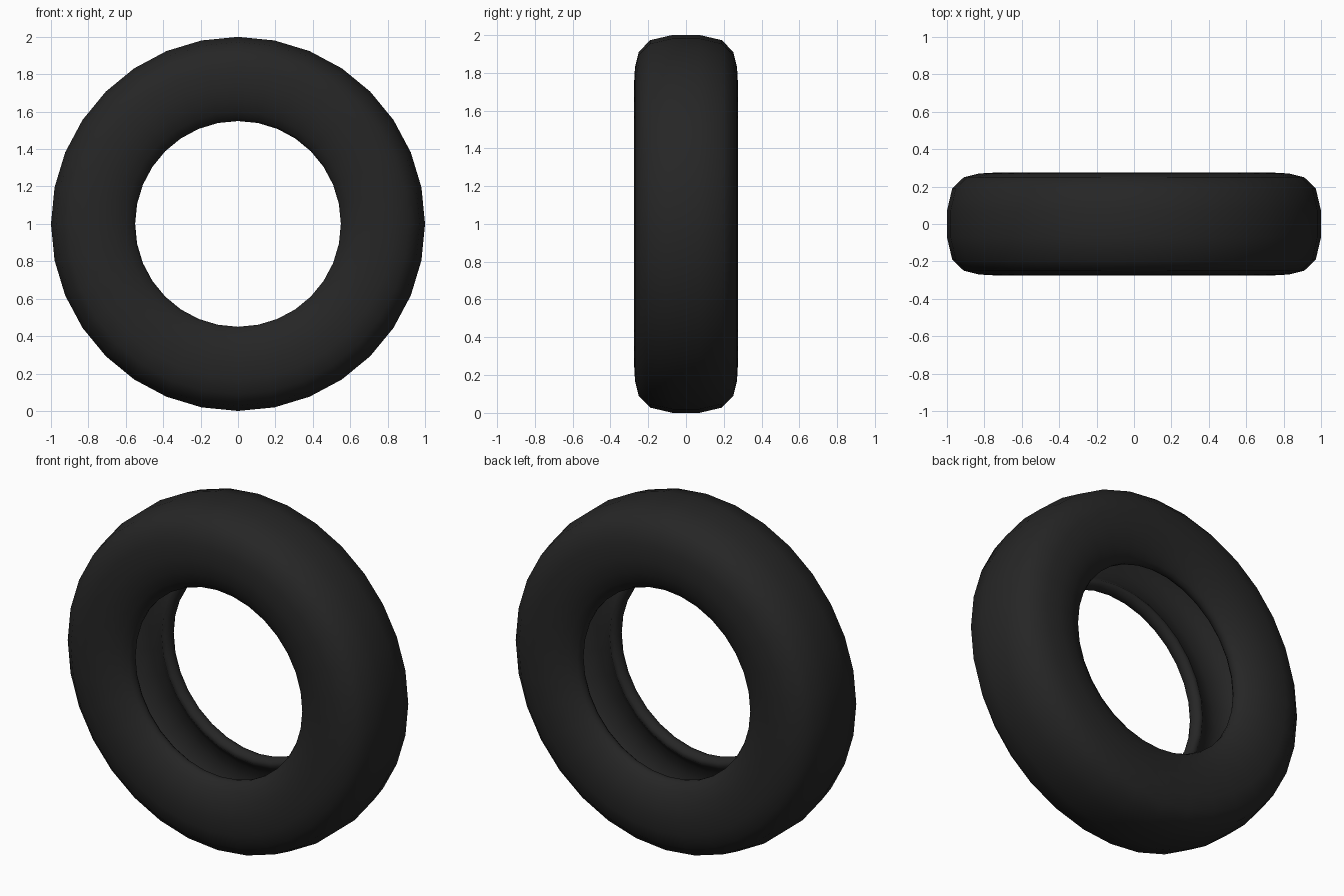
import bpy, bmesh, math

if "Cube" in bpy.data.objects:
    bpy.data.objects.remove(bpy.data.objects["Cube"])

SEGMENTS = 32

# Half of the tyre section as (radius, half width): tread, shoulder, sidewall, bead
outer = [(1.0, 0.07), (0.972, 0.19), (0.91, 0.25), (0.83, 0.27), (0.74, 0.275),
         (0.66, 0.262), (0.60, 0.235), (0.562, 0.207)]
bead = [(0.55, 0.185), (0.553, 0.16), (0.568, 0.14), (0.59, 0.135)]
# Hollow inside wall, from the bead back up under the tread
inner = [(0.612, 0.155), (0.66, 0.195), (0.74, 0.215), (0.83, 0.205),
         (0.89, 0.16), (0.92, 0.06)]
half = outer + bead + inner
section = half + [(r, -y) for r, y in reversed(half)]

rubber = bpy.data.materials.new("black rubber")
rubber.diffuse_color = (0.019, 0.019, 0.019, 1)
rubber.use_nodes = True
rubber.node_tree.nodes["Principled BSDF"].inputs["Base Color"].default_value = rubber.diffuse_color

# Sweep the closed section around the axle
bm = bmesh.new()
rings = []
for i in range(SEGMENTS):
    a = 2 * math.pi * i / SEGMENTS
    rings.append([bm.verts.new((r * math.cos(a), y, 1 + r * math.sin(a)))
                  for r, y in section])
n = len(section)
for i, ring in enumerate(rings):
    following = rings[(i + 1) % SEGMENTS]
    for j in range(n):
        k = (j + 1) % n
        face = bm.faces.new((ring[j], ring[k], following[k], following[j]))
        face.smooth = True
bmesh.ops.recalc_face_normals(bm, faces=bm.faces[:])

mesh = bpy.data.meshes.new("tyre")
bm.to_mesh(mesh)
bm.free()
mesh.materials.append(rubber)
tyre = bpy.data.objects.new("tyre", mesh)
bpy.context.collection.objects.link(tyre)
